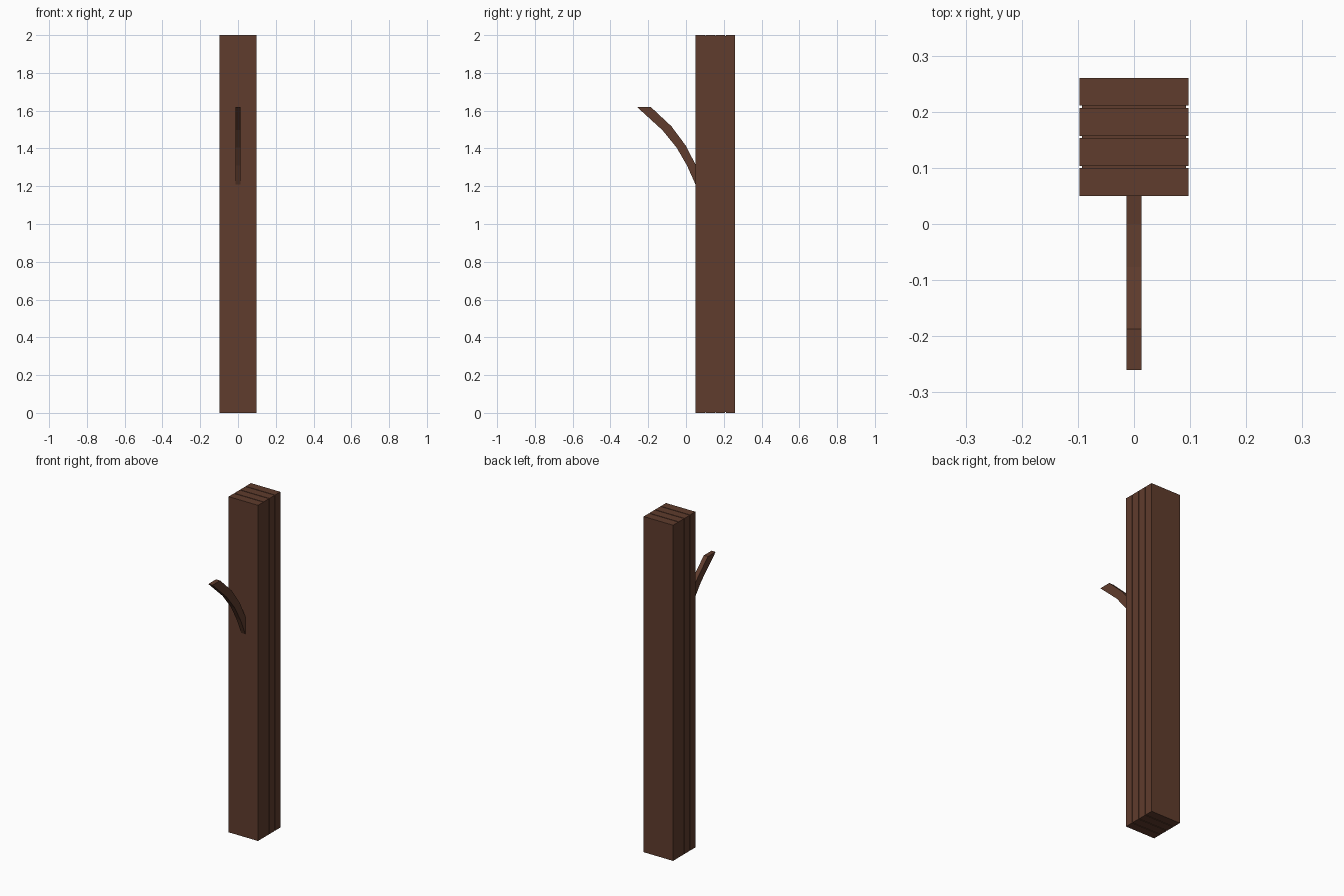
import bpy, bmesh

if "Cube" in bpy.data.objects:
    bpy.data.objects.remove(bpy.data.objects["Cube"])

wood = bpy.data.materials.new("dark_wood")
wood.diffuse_color = (0.115, 0.045, 0.026, 1)
wood.use_nodes = True
wood.node_tree.nodes["Principled BSDF"].inputs["Base Color"].default_value = wood.diffuse_color


def prism(name, profile, half_width):
    """Extrude a (y, z) outline symmetrically along x."""
    bm = bmesh.new()
    face = bm.faces.new([bm.verts.new((-half_width, y, z)) for y, z in profile])
    ext = bmesh.ops.extrude_face_region(bm, geom=[face])
    moved = [g for g in ext["geom"] if isinstance(g, bmesh.types.BMVert)]
    bmesh.ops.translate(bm, verts=moved, vec=(2 * half_width, 0, 0))
    bmesh.ops.recalc_face_normals(bm, faces=bm.faces)
    mesh = bpy.data.meshes.new(name)
    bm.to_mesh(mesh)
    bm.free()
    mesh.materials.append(wood)
    obj = bpy.data.objects.new(name, mesh)
    bpy.context.collection.objects.link(obj)
    return obj


def rect(y0, y1, z0, z1):
    return [(y0, z0), (y1, z0), (y1, z1), (y0, z1)]


# Four upright boards with slightly recessed strips between them
FRONT, THICK, GAP, HALF_W, RECESS = 0.05, 0.0496, 0.004, 0.097, 0.004
for i in range(4):
    y = FRONT + i * (THICK + GAP)
    prism(f"board_{i + 1}", rect(y, y + THICK, 0, 2), HALF_W)
    if i < 3:
        prism(f"joint_strip_{i + 1}",
              rect(y + THICK, y + THICK + GAP, RECESS, 2 - RECESS), HALF_W - RECESS)

# Curved peg on the front, cut level at the tip
underside = [(0.05, 1.21), (0.005, 1.31), (-0.05, 1.405), (-0.125, 1.497), (-0.26, 1.62)]
top_edge = [(-0.187, 1.62), (-0.077, 1.517), (0.0, 1.413), (0.05, 1.315)]
prism("curved_peg", underside + top_edge, 0.0135)
